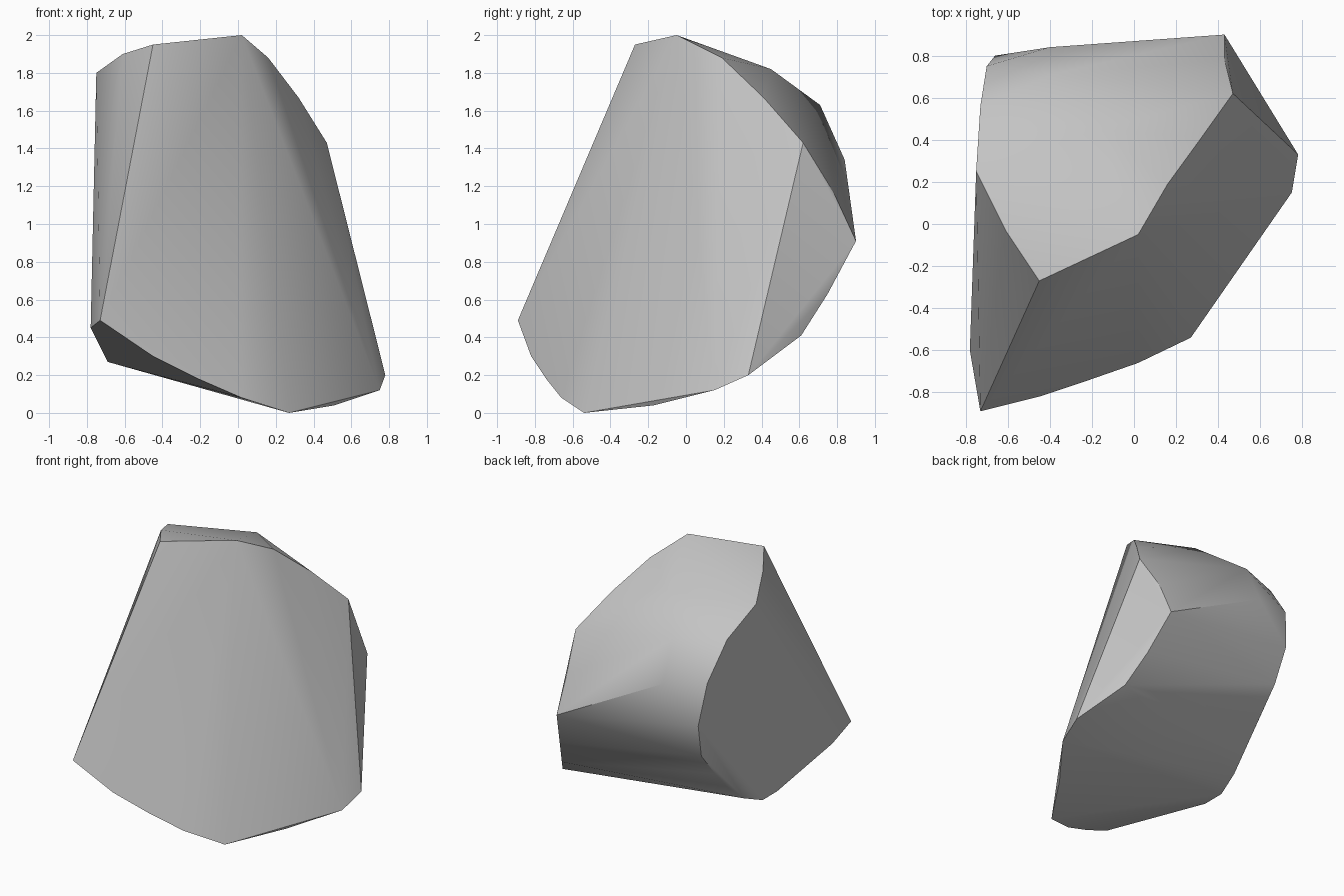
import bpy
import bmesh
import math
from mathutils import Vector

default_cube = bpy.data.objects.get("Cube")
if default_cube:
    bpy.data.objects.remove(default_cube, do_unlink=True)


def flat_material(name, colour):
    material = bpy.data.materials.new(name)
    material.use_nodes = True
    material.diffuse_color = colour
    shader = material.node_tree.nodes["Principled BSDF"]
    shader.inputs["Base Color"].default_value = colour
    shader.inputs["Roughness"].default_value = 0.8
    return material


def hull_object(name, rims, material):
    """Wrap a convex skin around several rims of corner points."""
    bm = bmesh.new()
    for rim in rims:
        for corner in rim:
            bm.verts.new(Vector(corner))
    hull = bmesh.ops.convex_hull(bm, input=list(bm.verts))
    inner = {v for v in hull["geom_interior"] + hull["geom_unused"]
             if isinstance(v, bmesh.types.BMVert)}
    bmesh.ops.delete(bm, geom=list(inner), context="VERTS")
    # merge triangles that share a plane into broad facets
    bmesh.ops.dissolve_limit(bm, angle_limit=math.radians(1.0),
                             verts=list(bm.verts), edges=list(bm.edges))
    bmesh.ops.recalc_face_normals(bm, faces=list(bm.faces))
    mesh = bpy.data.meshes.new(name)
    bm.to_mesh(mesh)
    bm.free()
    mesh.materials.append(material)
    body = bpy.data.objects.new(name, mesh)
    bpy.context.collection.objects.link(body)
    return body


# top edge of the broad front facet, running down to the back left corner
crest = [(-.45, -.27, 1.95), (.02, -.05, 2), (.16, .19, 1.88),
         (.32, .41, 1.67), (.47, .62, 1.43), (.43, .78, 1.17), (.43, .9, .91)]

# left edge below the crest
left_edge = [(.51, .75, .63), (.59, .61, .41), (.78, .33, .2)]

# lower edge of the front facet
foot = [(.75, .15, .12), (.51, -.17, .04), (.27, -.54, 0), (.02, -.66, .08),
        (-.21, -.74, .18), (-.45, -.82, .3), (-.73, -.89, .49)]

# rounded rim of the flat right facet
right_rim = [(-.61, -.03, 1.9), (-.75, .25, 1.8), (-.73, .56, 1.65),
             (-.7, .75, 1.39), (-.66, .8, 1.08), (-.63, .72, .82),
             (-.63, .56, .63), (-.63, .42, .48), (-.66, .26, .34),
             (-.69, .09, .27), (-.69, -.08, .27), (-.78, -.6, .45)]

# rounded shoulder at the back
shoulder = [(-.16, .45, 1.82), (-.39, .71, 1.63), (-.4, .84, 1.34)]

stone = flat_material("stone_grey", (.55, .55, .55, 1))
rock = hull_object("rock", [crest, left_edge, foot, right_rim, shoulder], stone)

# soft shading with crisp edges between the main facets
bpy.ops.object.select_all(action="DESELECT")
rock.select_set(True)
bpy.context.view_layer.objects.active = rock
bpy.ops.object.shade_smooth_by_angle(angle=math.radians(30))
